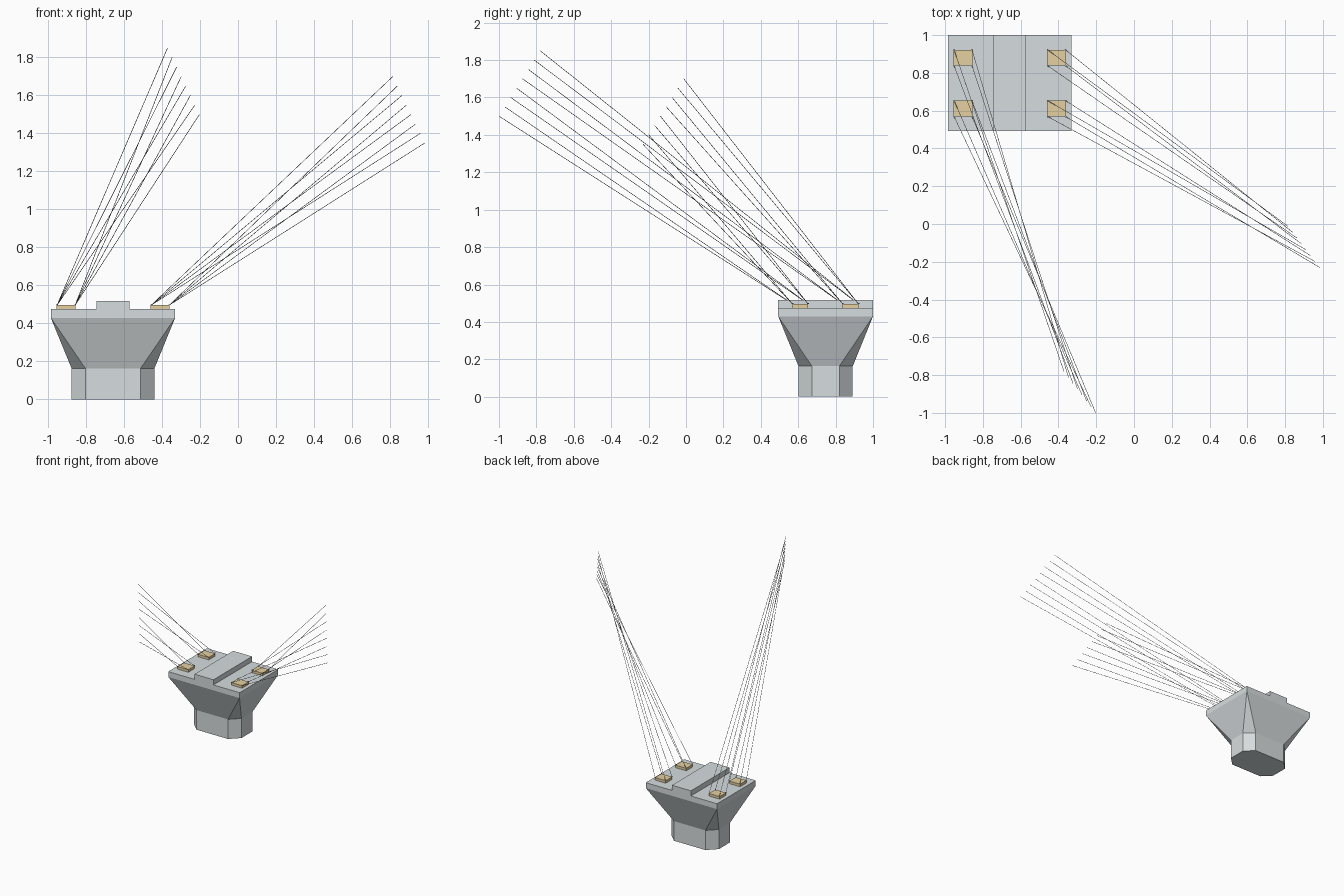
import bpy, bmesh
from mathutils import Vector

if "Cube" in bpy.data.objects:
    bpy.data.objects.remove(bpy.data.objects["Cube"])

CX, CY = -0.658, 0.7465         # pier axis
HX, HY = 0.3275, 0.2535         # cap half sizes
PAD_TOP = 0.496


def material(name, rgb):
    m = bpy.data.materials.new(name)
    m.diffuse_color = (*rgb, 1)
    m.use_nodes = True
    m.node_tree.nodes["Principled BSDF"].inputs["Base Color"].default_value = m.diffuse_color
    return m


CONCRETE = material("concrete grey", (0.675, 0.72, 0.735))
TAN = material("pad tan", (0.78, 0.63, 0.35))
STEEL = material("cable steel grey", (0.40, 0.41, 0.42))


def finish(bm, name, mat):
    bmesh.ops.recalc_face_normals(bm, faces=bm.faces)
    me = bpy.data.meshes.new(name)
    bm.to_mesh(me)
    bm.free()
    me.materials.append(mat)
    ob = bpy.data.objects.new(name, me)
    bpy.context.collection.objects.link(ob)
    return ob


def box(name, centre, size, mat):
    bm = bmesh.new()
    bmesh.ops.create_cube(bm, size=1)
    for v in bm.verts:
        v.co = Vector(a * b for a, b in zip(v.co, size)) + Vector(centre)
    return finish(bm, name, mat)


def rod(name, a, b, radius, mat, sides=6):
    a, b = Vector(a), Vector(b)
    d = b - a
    bm = bmesh.new()
    bmesh.ops.create_cone(bm, cap_ends=True, segments=sides,
                          radius1=radius, radius2=radius, depth=d.length)
    turn = d.to_track_quat('Z', 'Y')
    for v in bm.verts:
        v.co = turn @ v.co + (a + b) / 2
    return finish(bm, name, mat)


# Chamfered column flaring out to a rectangular head
bm = bmesh.new()
octagon = [(.145, -.145), (.218, -.073), (.218, .073), (.145, .145),
           (-.145, .145), (-.218, .073), (-.218, -.073), (-.145, -.145)]
corners = [(HX, -HY), (HX, HY), (-HX, HY), (-HX, -HY)]


def ring(points, z):
    return [bm.verts.new((CX + x, CY + y, z)) for x, y in points]


foot, neck, head = ring(octagon, 0), ring(octagon, 0.163), ring(corners, 0.43)
bm.faces.new(foot)
for i in range(8):
    j = (i + 1) % 8
    bm.faces.new((foot[i], foot[j], neck[j], neck[i]))
for k in range(4):
    a, b, c = neck[2 * k], neck[2 * k + 1], neck[(2 * k + 2) % 8]
    bm.faces.new((a, b, head[k]))                       # corner triangle
    # sloping side
    bm.faces.new((b, c, head[(k + 1) % 4], head[k]))
finish(bm, "pier_column", CONCRETE)

# Cap slab with raised centre rib, extruded along y
bm = bmesh.new()
profile = [(-HX, .43), (HX, .43), (HX, .475), (.087, .475),
           (.087, .518), (-.087, .518), (-.087, .475), (-HX, .475)]
face = bm.faces.new([bm.verts.new((CX + x, CY - HY, z)) for x, z in profile])
out = bmesh.ops.extrude_face_region(bm, geom=[face])
for v in out["geom"]:
    if isinstance(v, bmesh.types.BMVert):
        v.co.y += 2 * HY
finish(bm, "pier_cap", CONCRETE)

# Bearing pads, anchors and cables: each cable fan runs to a straight row of ends
fans = {
    "left": (-0.905, Vector((-.371, -.78, 1.85)), Vector((-.203, -1.0, 1.5))),
    "right": (-0.41, Vector((.815, -.012, 1.7)), Vector((.983, -.23, 1.35))),
}
for side, (px, first, last) in fans.items():
    n = 0
    for row, py in (("back", 0.88), ("front", 0.611)):
        box(f"{side}_{row}_pad", (px, py, (0.475 + PAD_TOP) / 2),
            (0.099, 0.084, PAD_TOP - 0.475), TAN)
        for dy in (.042, -.042):
            for dx in (-.0475, .0475):
                base = Vector((px + dx, py + dy, PAD_TOP))
                rod(f"{side}_anchor_{n}", base, base + Vector((0, 0, .004)), .005, STEEL)
                rod(f"{side}_cable_{n}", base, first.lerp(last, n / 7), .0015, STEEL)
                n += 1
